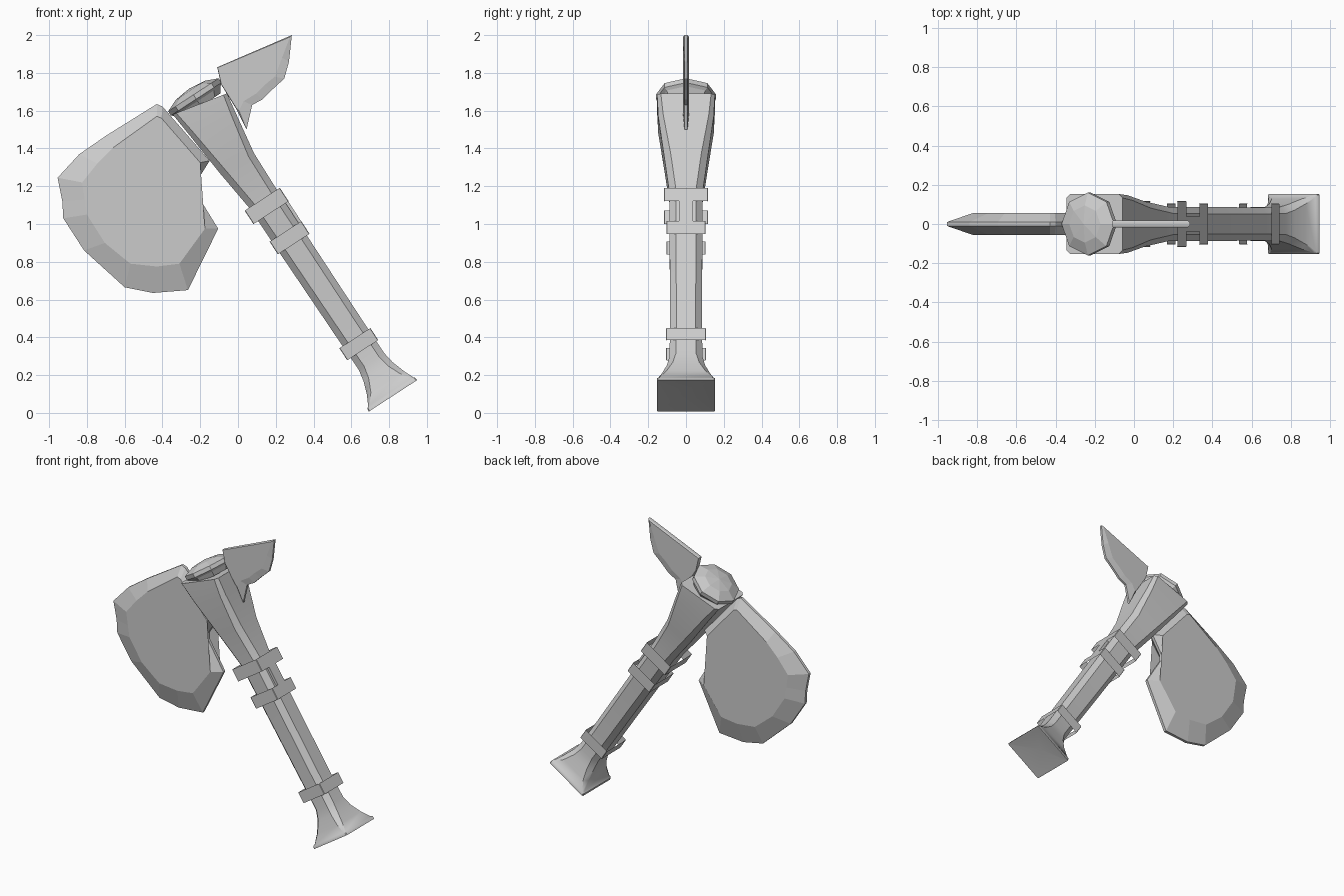
import bpy, bmesh, math
from mathutils import Matrix, Vector

if "Cube" in bpy.data.objects:
    bpy.data.objects.remove(bpy.data.objects["Cube"])

# One plain grey for the whole axe
grey = bpy.data.materials.new("plain_grey")
grey.diffuse_color = (0.6, 0.6, 0.6, 1)
grey.use_nodes = True
grey.node_tree.nodes["Principled BSDF"].inputs["Base Color"].default_value = grey.diffuse_color

# Leaning frame of the haft: local x across, y depth, z along the haft
LEAN = math.atan2(-0.545, 0.838)
HAFT = Matrix.Translation((0.82, 0, 0.09)) @ Matrix.Rotation(LEAN, 4, 'Y')


def finish(name, bm, frame=None, smooth=None):
    bmesh.ops.recalc_face_normals(bm, faces=bm.faces[:])
    if frame:
        bm.transform(frame)
    me = bpy.data.meshes.new(name)
    bm.to_mesh(me)
    bm.free()
    me.materials.append(grey)
    ob = bpy.data.objects.new(name, me)
    bpy.context.collection.objects.link(ob)
    if smooth:
        bpy.ops.object.select_all(action='DESELECT')
        ob.select_set(True)
        bpy.context.view_layer.objects.active = ob
        bpy.ops.object.shade_smooth_by_angle(angle=math.radians(smooth))
    return ob


def bridge(bm, a, b):
    n = len(a)
    for i in range(n):
        bm.faces.new((a[i], a[(i + 1) % n], b[(i + 1) % n], b[i]))


def loft(rings):
    bm = bmesh.new()
    loops = [[bm.verts.new(p) for p in r] for r in rings]
    for a, b in zip(loops, loops[1:]):
        bridge(bm, a, b)
    return bm, loops


def fan(bm, loop, tip):
    v = bm.verts.new(tip)
    for i in range(len(loop)):
        bm.faces.new((loop[i], loop[(i + 1) % len(loop)], v))


def chamfered(z, left, right, hy, c, tilt=0.0):
    """Rectangle with cut corners; tilt slopes it across x."""
    pts = [(right, -hy + c), (right, hy - c), (right - c, hy), (left + c, hy),
           (left, hy - c), (left, -hy + c), (left + c, -hy), (right - c, -hy)]
    return [(x, y, z + tilt * x) for x, y in pts]


# Haft with flared butt and widening socket
sections = [
    (0.000, -0.140, 0.140, 0.140, 0.004, 0),
    (0.000, -0.153, 0.153, 0.153, 0.005, 0),
    (0.018, -0.150, 0.150, 0.153, 0.005, 0),
    (0.025, -0.140, 0.143, 0.148, 0.010, 0),
    (0.080, -0.112, 0.120, 0.128, 0.025, 0),
    (0.150, -0.088, 0.096, 0.102, 0.032, 0),
    (0.215, -0.076, 0.085, 0.087, 0.034, 0),
    (0.390, -0.080, 0.083, 0.085, 0.034, 0),
    (1.250, -0.095, 0.080, 0.087, 0.034, 0),
    (1.480, -0.125, 0.084, 0.115, 0.034, -0.05),
    (1.720, -0.150, 0.118, 0.147, 0.026, -0.15),
    (1.850, -0.165, 0.137, 0.153, 0.020, -0.21),
]
bm, loops = loft([chamfered(*s) for s in sections])
fan(bm, loops[0], (0, 0, 0.035))
bm.faces.new(loops[-1])
finish("haft", bm, HAFT, 40)

# Three open square bands around the haft
for name, z0, z1, cx, hx, hy in (
        ("upper_band", 1.165, 1.250, -0.012, 0.111, 0.117),
        ("middle_band", 0.960, 1.040, -0.002, 0.100, 0.104),
        ("lower_band", 0.290, 0.366, -0.002, 0.098, 0.105)):
    bm, _ = loft([chamfered(z, cx - hx, cx + hx, hy, 0.003) for z in (z0, z1)])
    finish(name, bm, HAFT)

# Short strap joining the two upper bands
bm = bmesh.new()
bmesh.ops.create_cube(bm, size=1, matrix=Matrix.Translation((0.088, 0, 1.1))
                      @ Matrix.Diagonal((0.018, 0.075, 0.15, 1)))
finish("band_strap", bm, HAFT)

# Faceted pommel stone on top of the socket
rings = []
for z, r in ((1.84, 0.125), (1.872, 0.145), (1.885, 0.160), (1.912, 0.160), (1.940, 0.095)):
    rings.append([(-0.016 + r * math.cos(a * math.pi / 4),
                   r * math.sin(a * math.pi / 4), z) for a in range(8)])
bm, loops = loft(rings)
bm.faces.new(loops[0])
fan(bm, loops[-1], (-0.016, 0, 1.952))
finish("top_stone", bm, HAFT)


def bevelled_plate(name, rim, inner, edge, thick):
    """Two flat faces joined by slopes to a thin rim."""
    bm, loops = loft([[(x, y, z) for x, z in pts] for pts, y in
                      ((inner, -thick), (rim, -edge), (rim, edge), (inner, thick))])
    caps = [bm.faces.new(loops[0]), bm.faces.new(loops[-1])]
    bmesh.ops.triangulate(bm, faces=caps)
    return finish(name, bm)


# Broad bearded blade
blade_rim = [(-0.43, 1.635), (-0.40, 1.622), (-0.15, 1.335), (-0.225, 1.215),
             (-0.225, 1.17), (-0.105, 0.975), (-0.265, 0.65), (-0.45, 0.635),
             (-0.60, 0.665), (-0.815, 0.86), (-0.925, 1.03), (-0.93, 1.12),
             (-0.955, 1.245), (-0.84, 1.37), (-0.695, 1.47)]
blade_flat = [(-0.43, 1.57), (-0.405, 1.56), (-0.20, 1.325), (-0.275, 1.22),
              (-0.27, 1.155), (-0.175, 0.975), (-0.31, 0.79), (-0.43, 0.775),
              (-0.57, 0.79), (-0.705, 0.90), (-0.80, 1.05), (-0.81, 1.13),
              (-0.825, 1.22), (-0.745, 1.32), (-0.66, 1.405)]
bevelled_plate("axe_blade", blade_rim, blade_flat, 0.01, 0.055)

# Wing-shaped back spike with a scalloped edge
spike_rim = [(-0.11, 1.83), (0.285, 2.0), (0.27, 1.86), (0.245, 1.77),
             (0.18, 1.71), (0.13, 1.66), (0.075, 1.63), (0.045, 1.50),
             (-0.01, 1.61), (-0.09, 1.74)]
spike_flat = [(-0.108, 1.828), (0.275, 1.99), (0.215, 1.89), (0.195, 1.78),
              (0.14, 1.735), (0.095, 1.69), (0.03, 1.65), (0.005, 1.60),
              (-0.01, 1.615), (-0.088, 1.74)]
bevelled_plate("back_spike", spike_rim, spike_flat, 0.008, 0.017)
